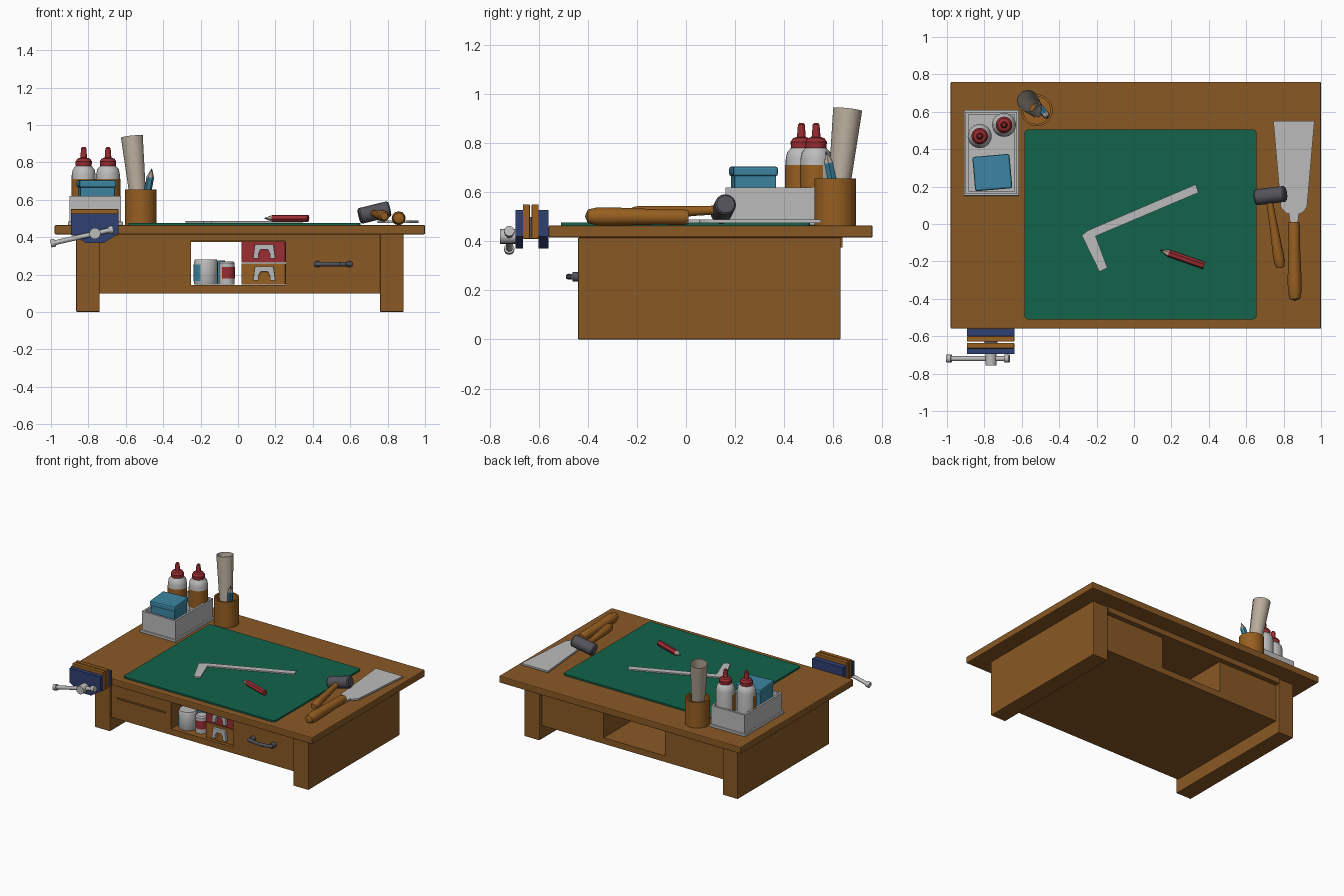
import bpy, bmesh, math
from mathutils import Vector, Matrix

if "Cube" in bpy.data.objects:
    bpy.data.objects.remove(bpy.data.objects["Cube"])


def mat(name, r, g, b):
    m = bpy.data.materials.new(name)
    m.diffuse_color = (r, g, b, 1)
    m.use_nodes = True
    m.node_tree.nodes["Principled BSDF"].inputs["Base Color"].default_value = m.diffuse_color
    return m


WOOD = mat("brown wood", .25, .098, .018)
HONEY = mat("honey wood", .31, .115, .015)
GREEN = mat("mat green", .006, .125, .07)
RED = mat("red", .32, .026, .032)
BLUE = mat("light blue", .045, .235, .36)
NAVY = mat("navy", .03, .05, .165)
LIGHT = mat("light grey", .5, .5, .5)
PAPER = mat("paper", .48, .41, .33)
DARK = mat("dark metal", .085, .085, .1)


def finish(name, bm, mats, bevel=0, smooth=False):
    bmesh.ops.remove_doubles(bm, verts=bm.verts, dist=1e-5)
    bmesh.ops.recalc_face_normals(bm, faces=bm.faces)
    me = bpy.data.meshes.new(name)
    bm.to_mesh(me)
    bm.free()
    for m in mats:
        me.materials.append(m)
    ob = bpy.data.objects.new(name, me)
    bpy.context.collection.objects.link(ob)
    if bevel:
        mod = ob.modifiers.new("bevel", 'BEVEL')
        mod.width, mod.segments = bevel, 2
    if smooth:
        bpy.ops.object.select_all(action='DESELECT')
        ob.select_set(True)
        bpy.context.view_layer.objects.active = ob
        bpy.ops.object.shade_smooth_by_angle(angle=math.radians(35))
    return ob


def box(name, x, y, z, m, bevel=0, turn=0):
    """Box from (min, max) ranges, turned about its own vertical axis."""
    bm = bmesh.new()
    c = Vector([(a + b) / 2 for a, b in (x, y, z)])
    s = [b - a for a, b in (x, y, z)]
    bmesh.ops.create_cube(bm, size=1, matrix=Matrix.Translation(c)
                          @ Matrix.Rotation(math.radians(turn), 4, 'Z') @ Matrix.Diagonal((*s, 1)))
    return finish(name, bm, [m], bevel)


def prism(name, pts, lo, hi, m, upright=False, bevel=0):
    """Extrude a flat outline along z, or along y if upright."""
    bm = bmesh.new()
    put = (lambda u, v, w: (u, w, v)) if upright else (lambda u, v, w: (u, v, w))
    f = bm.faces.new([bm.verts.new(put(u, v, lo)) for u, v in pts])
    r = bmesh.ops.extrude_face_region(bm, geom=[f])
    d = Vector(put(0, 0, hi - lo))
    bmesh.ops.translate(bm, vec=d, verts=[e for e in r['geom'] if isinstance(e, bmesh.types.BMVert)])
    return finish(name, bm, [m], bevel)


def lathe(name, base, prof, mats, toward=None, seg=24, arc=(0, 360), grow=0, ids=None):
    """Turn (radius, height) points about the axis base->toward; ids = material per band."""
    base = Vector(base)
    axis = (Vector(toward) - base).normalized() if toward else Vector((0, 0, 1))
    q = Vector((0, 0, 1)).rotation_difference(axis)
    a0, a1 = map(math.radians, arc)
    bm = bmesh.new()
    rings = []
    for r, h in prof:
        ring = []
        for i in range(seg + 1):
            t = i / seg
            a, rr = a0 + (a1 - a0) * t, r * (1 + grow * t)
            ring.append(bm.verts.new(base + q @ Vector((rr * math.cos(a), rr * math.sin(a), h))))
        rings.append(ring)
    for k in range(len(prof) - 1):
        for i in range(seg):
            f = bm.faces.new((rings[k][i], rings[k][i + 1], rings[k + 1][i + 1], rings[k + 1][i]))
            f.material_index = ids[k] if ids else 0
    bmesh.ops.dissolve_degenerate(bm, dist=1e-5, edges=bm.edges)
    return finish(name, bm, mats, smooth=seg > 8)


def rod(name, a, b, r, m, seg=16):
    n = (Vector(b) - Vector(a)).length
    return lathe(name, a, [(0, 0), (r, 0), (r, n), (0, n)], [m], b, seg)


# Bench: top, slab legs, body with a cubby running right through
box("table_top", (-.98, 1), (-.56, .76), (.415, .465), WOOD, .006)
box("left_leg", (-.865, -.74), (-.44, .63), (0, .415), WOOD, .005)
box("right_leg", (.76, .885), (-.44, .63), (0, .415), WOOD, .005)
box("left_drawer_body", (-.74, -.25), (-.425, .6), (.1, .415), WOOD)
box("right_drawer_body", (.255, .76), (-.425, .6), (.1, .415), WOOD)
box("cubby_floor", (-.25, .255), (-.425, .6), (.1, .145), WOOD)
box("cubby_roof", (-.25, .255), (-.425, .6), (.38, .415), WOOD)
box("back_rail", (-.74, .76), (.6, .637), (.375, .415), WOOD)
box("left_drawer_ledge", (-.69, -.295), (-.433, -.42), (.25, .26), WOOD)

# Right drawer handle: two bosses and a bowed bar
for s in (-1, 1):
    rod("handle_boss", (.51 + s * .085, -.42, .256), (.51 + s * .085, -.462, .256), .019, DARK)
prev = None
for i in range(7):
    u = -1 + i / 3
    p = (.51 + u * .1, -.478 + .018 * u * u, .256)
    if prev:
        rod("handle_bar", prev, p, .012, DARK, 12)
    prev = p

# Small drawers with arched pulls
half = [(0, .04), (.05, .04), (.06, -.035), (.03, -.035), (.03, -.012), (.02, .012)]
pull = half + [(-u, v) for u, v in half[:0:-1]]
for name, z0, z1, m in (("red_small_drawer", .264, .378, RED), ("honey_small_drawer", .146, .26, HONEY)):
    box(name, (.018, .253), (-.405, -.08), (z0, z1), m, .004)
    zc = (z0 + z1) / 2
    prism("small_drawer_pull", [(.14 + u, zc + v) for u, v in pull], -.425, -.4, LIGHT, True, .003)

# Jars in the cubby
lathe("wide_jar", (-.172, -.34, .146), [(0, 0), (.06, 0), (.064, .008), (.064, .12), (.058, .135), (0, .135)], [LIGHT])
lathe("wide_jar_label", (-.172, -.34, .165), [(.066, 0), (.066, .09)], [BLUE], arc=(130, 245), seg=12)
lathe("narrow_jar", (-.06, -.34, .146), [(0, 0), (.042, 0), (.042, .115), (.034, .125), (0, .125)], [LIGHT])
lathe("narrow_jar_label", (-.06, -.34, .18), [(.044, 0), (.044, .06)], [RED], arc=(235, 370), seg=12)
lathe("back_jar", (-.11, -.25, .146), [(0, 0), (.04, 0), (.04, .13), (0, .13)], [BLUE])

# Cutting mat with rounded corners
outline = []
for cx, cy, a in ((.635, .485, 0), (-.565, .485, 90), (-.565, -.49, 180), (.635, -.49, 270)):
    for i in range(6):
        t = math.radians(a + i * 18)
        outline.append((cx + .02 * math.cos(t), cy + .02 * math.sin(t)))
prism("cutting_mat", outline, .465, .477, GREEN)
prism("angle_ruler", [(-.28, -.06), (-.245, -.034), (.33, .212), (.345, .168), (-.205, -.065),
                      (-.142, -.235), (-.185, -.255)], .477, .486, LIGHT)


def pencil(name, tail, tip, r, m):
    n = (Vector(tip) - Vector(tail)).length
    lathe(name, tail, [(0, 0), (r, 0), (r, n - .05), (r * .35, n - .017), (0, n)], [m, PAPER, DARK],
          tip, 6, ids=[0, 0, 1, 2])


pencil("red_pencil", (.375, -.222, .501), (.138, -.14, .501), .02, RED)
pencil("blue_pencil", (-.51, .63, .49), (-.46, .57, .77), .02, BLUE)

# Scraper
prism("scraper_blade", [(.745, .55), (.965, .55), (.925, .09), (.9, .06), (.882, .055), (.875, 0),
                        (.835, 0), (.828, .055), (.81, .06), (.785, .09)], .475, .488, LIGHT)
lathe("scraper_handle", (.855, .01, .498),
      [(0, 0), (.028, 0), (.032, .02), (.031, .12), (.037, .3), (.037, .37), (.028, .41), (0, .422)],
      [HONEY], (.86, -.41, .502), 12)

# Mallet
lathe("mallet_handle", (.722, .14, .528), [(0, 0), (.018, 0), (.02, .1), (.029, .3), (.03, .35), (.02, .378), (0, .38)],
      [HONEY], (.782, -.23, .512), 12)
lathe("mallet_head", (.648, .142, .512), [(0, 0), (.036, 0), (.043, .008), (.043, .16), (.036, .168), (0, .168)],
      [DARK], (.812, .162, .552), 20)

# Supply tray
box("tray_floor", (-.91, -.615), (.15, .61), (.465, .483), LIGHT, .004)
for x, y in (((-.9, -.885), (.16, .6)), ((-.64, -.625), (.16, .6)),
             ((-.885, -.64), (.16, .175)), ((-.885, -.64), (.585, .6))):
    box("tray_wall", x, y, (.48, .62), LIGHT)
box("blue_box", (-.85, -.665), (.19, .36), (.483, .67), BLUE, .005, 5)
box("blue_box_lid", (-.857, -.658), (.183, .367), (.665, .705), BLUE, .01, 5)

# Glue bottles
for x, y in ((-.825, .47), (-.695, .53)):
    lathe("glue_bottle", (x, y, .483), [(0, 0), (.063, 0), (.064, .25), (.058, .28), (.04, .3), (0, .3)], [LIGHT])
    lathe("glue_label", (x, y, .58), [(.066, 0), (.066, .13)], [HONEY], arc=(165, 385), seg=20)
    lathe("glue_cap", (x, y, .775), [(0, 0), (.042, 0), (.044, .03), (.034, .045), (.018, .05), (.014, .1),
                                     (.008, .107), (0, .107)], [RED])

# Cup with a paper roll
lathe("wooden_cup", (-.52, .608, .465), [(0, 0), (.085, 0), (.085, .19), (.073, .19), (.073, .02), (0, .02)],
      [HONEY], seg=32)
lathe("paper_roll", (-.522, .61, .487), [(.036, 0), (.056, .455), (.053, .455), (.033, 0), (.036, 0)], [PAPER],
      (-.567, .66, .94), 32, arc=(-60, 340), grow=.1)

# Vise
jaw = [(-.893, .527), (-.64, .527), (-.64, .42), (-.715, .37), (-.815, .37), (-.893, .42)]
prism("vise_rear_jaw", jaw, -.6, -.56, NAVY, True)
prism("vise_front_jaw", jaw, -.695, -.665, NAVY, True)
for y in ((-.665, -.636), (-.629, -.6)):
    box("vise_wood_pad", (-.893, -.64), y, (.41, .55), HONEY, .003)
box("vise_guide", (-.8, -.73), (-.64, -.62), (.41, .5), DARK)
rod("vise_screw", (-.765, -.69, .42), (-.765, -.757, .42), .03, LIGHT, 20)
a, b = Vector((-.99, -.72, .368)), Vector((-.68, -.72, .439))
rod("vise_lever", a, b, .013, LIGHT)
d = (b - a).normalized()
for p in (a, b):
    rod("vise_lever_end", p - d * .012, p + d * .014, .021, LIGHT)
